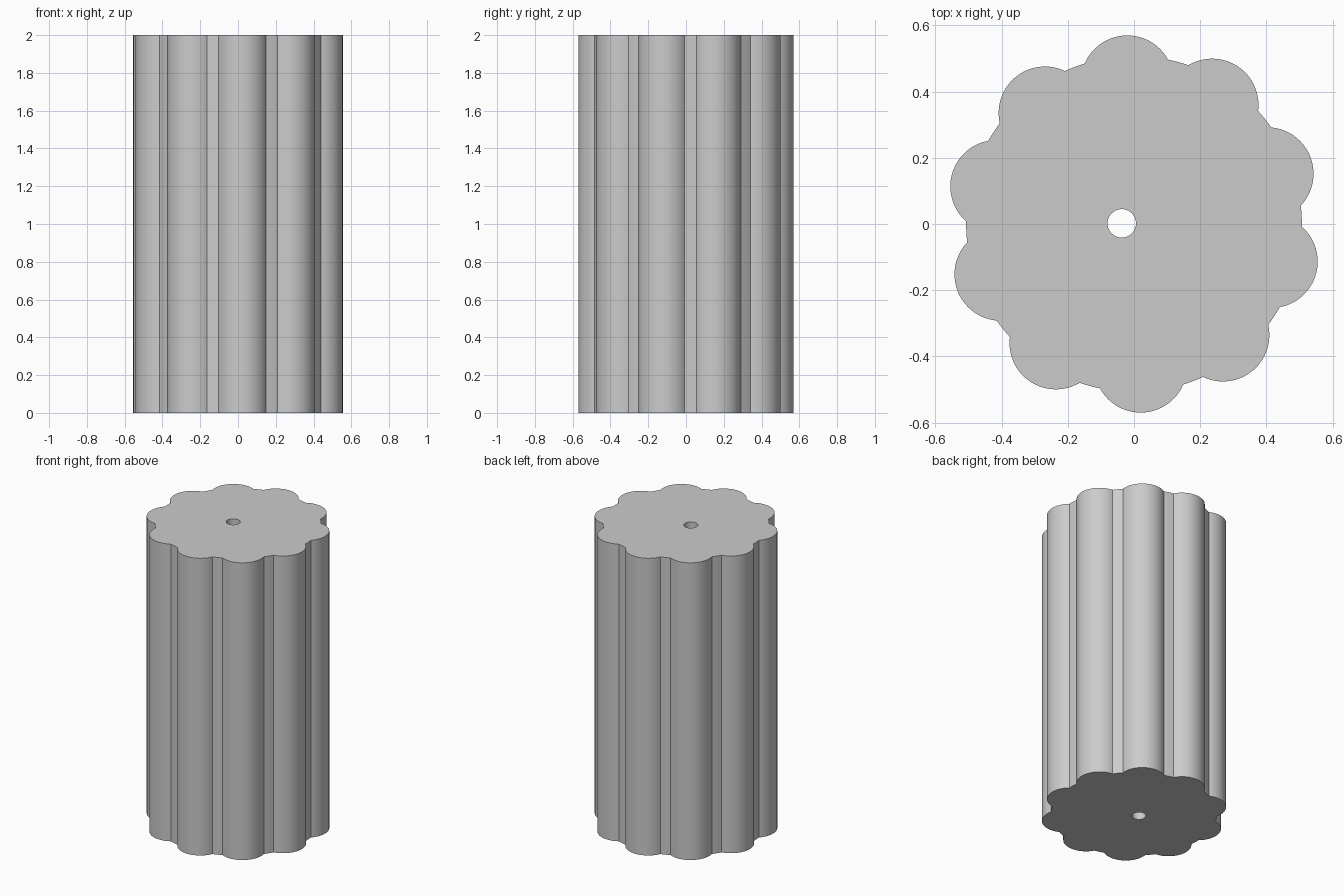
import bpy
import bmesh
from math import sin, cos, acos, radians, pi
from mathutils import Vector

if "Cube" in bpy.data.objects:
    bpy.data.objects.remove(bpy.data.objects["Cube"], do_unlink=True)

HEIGHT = 2.0
LOBES = 10
CORE_R = 0.507
LOBE_R = 0.14
LOBE_DIST = 0.43
FIRST_ANGLE = radians(92.7)
HOLE_CENTRE, HOLE_R = (-0.037, 0.002), 0.043


def arc(centre, radius, start, end, steps):
    """Points along an arc, both ends included."""
    angles = [start + (end - start) * i / steps for i in range(steps + 1)]
    return [Vector((centre[0] + radius * cos(a), centre[1] + radius * sin(a), 0)) for a in angles]


def lobed_outline():
    """Core circle joined with a ring of round lobes."""
    # Where each lobe meets the core, seen from the axis and from the lobe centre
    half = acos((LOBE_DIST**2 + CORE_R**2 - LOBE_R**2) / (2 * LOBE_DIST * CORE_R))
    inner = acos((LOBE_DIST**2 + LOBE_R**2 - CORE_R**2) / (2 * LOBE_DIST * LOBE_R))
    sweep = pi - inner
    step = 2 * pi / LOBES
    points = []
    for i in range(LOBES):
        a = FIRST_ANGLE + i * step
        centre = (LOBE_DIST * cos(a), LOBE_DIST * sin(a))
        points += arc(centre, LOBE_R, a - sweep, a + sweep, 32)
        points += arc((0, 0), CORE_R, a + half, a + step - half, 4)[1:-1]
    return points


def add_loop(bm, points):
    verts = [bm.verts.new(p) for p in points]
    return [bm.edges.new((v, verts[(i + 1) % len(verts)])) for i, v in enumerate(verts)]


# Solid lobed column with an off-centre bore right through it
bm = bmesh.new()
edges = add_loop(bm, lobed_outline())
edges += add_loop(bm, arc(HOLE_CENTRE, HOLE_R, 0, 2 * pi, 40)[:-1])
bmesh.ops.triangle_fill(bm, edges=edges, use_beauty=True, normal=(0, 0, 1))
result = bmesh.ops.extrude_face_region(bm, geom=bm.faces[:], use_keep_orig=True)
top = [g for g in result["geom"] if isinstance(g, bmesh.types.BMVert)]
bmesh.ops.translate(bm, vec=(0, 0, HEIGHT), verts=top)
bmesh.ops.recalc_face_normals(bm, faces=bm.faces[:])
mesh = bpy.data.meshes.new("lobed_column")
bm.to_mesh(mesh)
bm.free()

column = bpy.data.objects.new("lobed_column", mesh)
bpy.context.collection.objects.link(column)

# Plain grey finish
grey = bpy.data.materials.new("plain_grey")
grey.use_nodes = True
colour = (0.6, 0.6, 0.6, 1)
grey.diffuse_color = colour
grey.node_tree.nodes["Principled BSDF"].inputs["Base Color"].default_value = colour
mesh.materials.append(grey)

# Smooth lobes, crisp rims and grooves
bpy.ops.object.select_all(action="DESELECT")
column.select_set(True)
bpy.context.view_layer.objects.active = column
bpy.ops.object.shade_smooth_by_angle(angle=radians(30))
